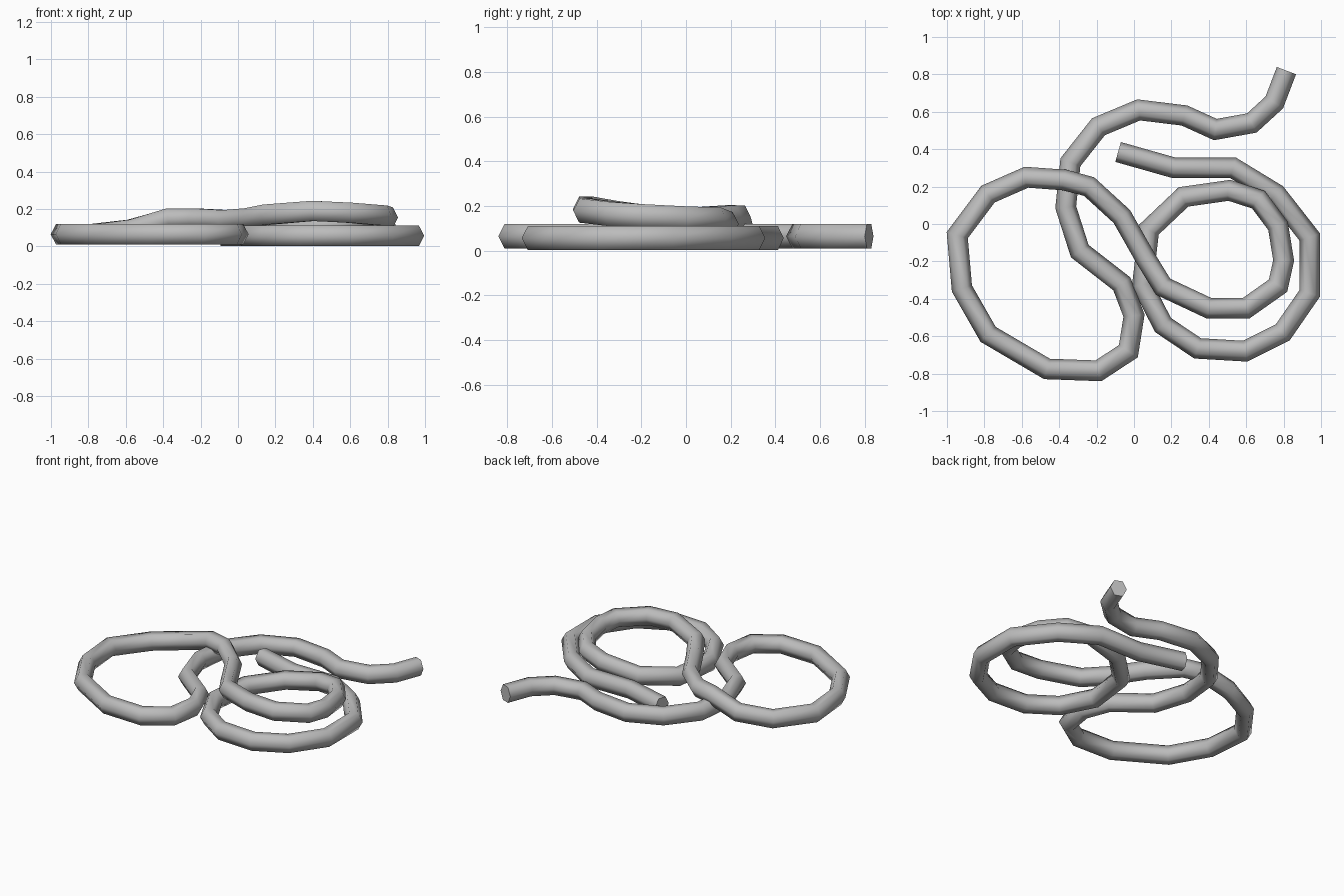
import bpy
import bmesh
import math
from mathutils import Vector

cube = bpy.data.objects.get("Cube")
if cube:
    bpy.data.objects.remove(cube, do_unlink=True)

HALF_WIDTH, HALF_HEIGHT, SIDES = 0.055, 0.054, 6


def make_material(name, value):
    mat = bpy.data.materials.new(name)
    mat.use_nodes = True
    colour = (value, value, value, 1)
    mat.diffuse_color = colour
    mat.node_tree.nodes["Principled BSDF"].inputs["Base Color"].default_value = colour
    return mat


def at_height(points, z):
    return [(x, y, z) for x, y in points]


def sweep_tube(name, path, material):
    """Sweep a flat-topped hexagon along the path with mitred corners and capped ends."""
    path = [Vector(p) for p in path]
    up = Vector((0, 0, 1))
    bm = bmesh.new()
    rings = []
    for i, point in enumerate(path):
        before = (point - path[max(i - 1, 0)]).normalized()
        after = (path[min(i + 1, len(path) - 1)] - point).normalized()
        tangent = (before + after).normalized()
        side = tangent.cross(up).normalized()
        lift = side.cross(tangent)
        mitre = 1 / max(tangent.dot(after if after.length else before), 0.8)
        ring = []
        for k in range(SIDES):
            a = math.tau * k / SIDES
            across = side * math.cos(a) * HALF_WIDTH * mitre
            rise = lift * math.sin(a) * HALF_HEIGHT / math.sin(math.pi / 3)
            ring.append(bm.verts.new(point + across + rise))
        rings.append(ring)
    for r0, r1 in zip(rings, rings[1:]):
        for k in range(SIDES):
            n = (k + 1) % SIDES
            bm.faces.new((r0[k], r0[n], r1[n], r1[k]))
    bm.faces.new(rings[0])
    bm.faces.new(rings[-1])
    bmesh.ops.recalc_face_normals(bm, faces=bm.faces)
    mesh = bpy.data.meshes.new(name)
    bm.to_mesh(mesh)
    bm.free()
    mesh.materials.append(material)
    obj = bpy.data.objects.new(name, mesh)
    bpy.context.collection.objects.link(obj)
    bpy.ops.object.select_all(action="DESELECT")
    obj.select_set(True)
    bpy.context.view_layer.objects.active = obj
    bpy.ops.object.shade_smooth_by_angle(angle=math.radians(75))
    return obj


# Loose end and left loop, lying on the ground
left_loop = [
    (.815, .82), (.75, .65), (.63, .54), (.435, .505), (.27, .58), (.025, .61),
    (-.19, .52), (-.34, .33), (-.365, .09), (-.29, -.145), (-.065, -.32),
    (0, -.49), (-.03, -.68), (-.19, -.785), (-.465, -.775), (-.78, -.59),
    (-.92, -.345), (-.945, -.06), (-.78, .16)]

# Raised run crossing over the ground loops, then sinking again
raised_run = [
    (-.575, .25, .09), (-.37, .235, .15), (-.24, .2, .15), (-.065, .04, .14),
    (.06, -.18, .15), (.155, -.335, .17), (.4, -.45, .19), (.6, -.45, .18),
    (.77, -.33, .165), (.8, -.195, .155), (.77, -.01, .145), (.665, .13, .14),
    (.51, .18, .12), (.265, .145, .08)]

# Right loop and second loose end, lying on the ground
right_loop = [
    (.08, -.03), (.045, -.325), (.155, -.54), (.34, -.665), (.595, -.68),
    (.795, -.58), (.94, -.37), (.94, -.07), (.76, .16), (.53, .3),
    (.215, .3), (-.085, .385)]

rope_grey = make_material("rope_grey", 0.5)
sweep_tube("rope", at_height(left_loop, .065) + raised_run + at_height(right_loop, .057), rope_grey)
